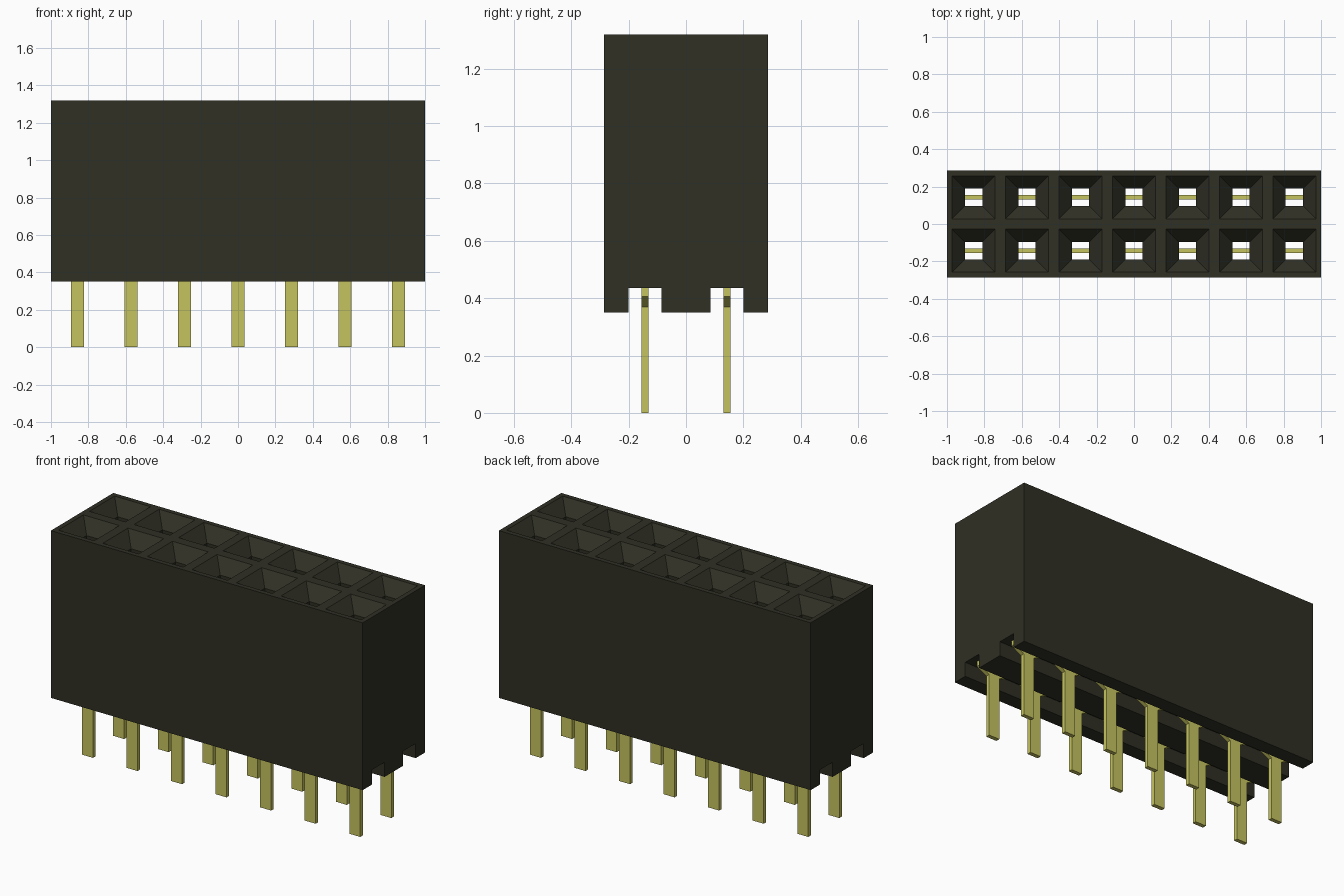
import bpy, bmesh

if "Cube" in bpy.data.objects:
    bpy.data.objects.remove(bpy.data.objects["Cube"])

PITCH = 2 / 7
ROW_Y = PITCH / 2
BOTTOM, TOP, GROOVE_TOP = 0.35, 1.32, 0.435
COLUMNS = [(i - 3) * PITCH for i in range(7)]
ROWS = [-ROW_Y, ROW_Y]


def material(name, color):
    mat = bpy.data.materials.new(name)
    mat.use_nodes = True
    mat.diffuse_color = color
    mat.node_tree.nodes["Principled BSDF"].inputs["Base Color"].default_value = color
    return mat


black = material("black plastic", (0.029, 0.029, 0.018, 1))
brass = material("pale brass", (0.56, 0.55, 0.115, 1))


def loft(bm, rings):
    """Closed solid through rings with equal numbers of points."""
    loops = [[bm.verts.new(p) for p in ring] for ring in rings]
    n = len(loops[0])
    for a, b in zip(loops, loops[1:]):
        for i in range(n):
            j = (i + 1) % n
            bm.faces.new((a[i], a[j], b[j], b[i]))
    bm.faces.new(loops[0][::-1])
    bm.faces.new(loops[-1])


def finish(bm, name, mat):
    bmesh.ops.recalc_face_normals(bm, faces=bm.faces)
    mesh = bpy.data.meshes.new(name)
    bm.to_mesh(mesh)
    bm.free()
    mesh.materials.append(mat)
    obj = bpy.data.objects.new(name, mesh)
    bpy.context.collection.objects.link(obj)
    return obj


# Housing: end profile with two grooves underneath, extruded along x
half = [(0.085, BOTTOM), (0.085, GROOVE_TOP), (0.2, GROOVE_TOP),
        (0.2, BOTTOM), (PITCH, BOTTOM), (PITCH, TOP)]
profile = half + [(-y, z) for y, z in reversed(half)]
bm = bmesh.new()
loft(bm, [[(x, y, z) for y, z in profile] for x in (-1, 1)])
housing = finish(bm, "housing", black)

# Sockets: funnel mouths leading into square through holes
RIM, BORE, DEPTH = 0.115, 0.046, 0.075
SLOPE = (RIM - BORE) / DEPTH
bm = bmesh.new()
for cx in COLUMNS:
    for cy in ROWS:
        levels = [(BORE, 0.3), (BORE, TOP - DEPTH), (RIM + 0.02 * SLOPE, TOP + 0.02)]
        loft(bm, [[(cx + sx * r, cy + sy * r, z)
                   for sx, sy in ((-1, -1), (1, -1), (1, 1), (-1, 1))]
                  for r, z in levels])
cutter = finish(bm, "socket_cutter", black)
cutter.hide_render = True
cut = housing.modifiers.new("sockets", 'BOOLEAN')
cut.operation = 'DIFFERENCE'
cut.solver = 'EXACT'
cut.object = cutter
bpy.context.view_layer.objects.active = housing
bpy.ops.object.modifier_apply(modifier=cut.name)
bpy.data.objects.remove(cutter)

# Pins: flat blades with sloped shoulders seated in the grooves
blade = [(0.035, 0), (0.035, 0.37), (0.1, 0.405), (0.1, GROOVE_TOP + 0.004)]
outline = blade + [(-x, z) for x, z in reversed(blade)]
for r, cy in enumerate(ROWS):
    for c, cx in enumerate(COLUMNS):
        bm = bmesh.new()
        loft(bm, [[(cx + x, cy + t, z) for x, z in outline] for t in (-0.012, 0.012)])
        finish(bm, f"{('front', 'back')[r]}_pin_{c + 1}", brass)
